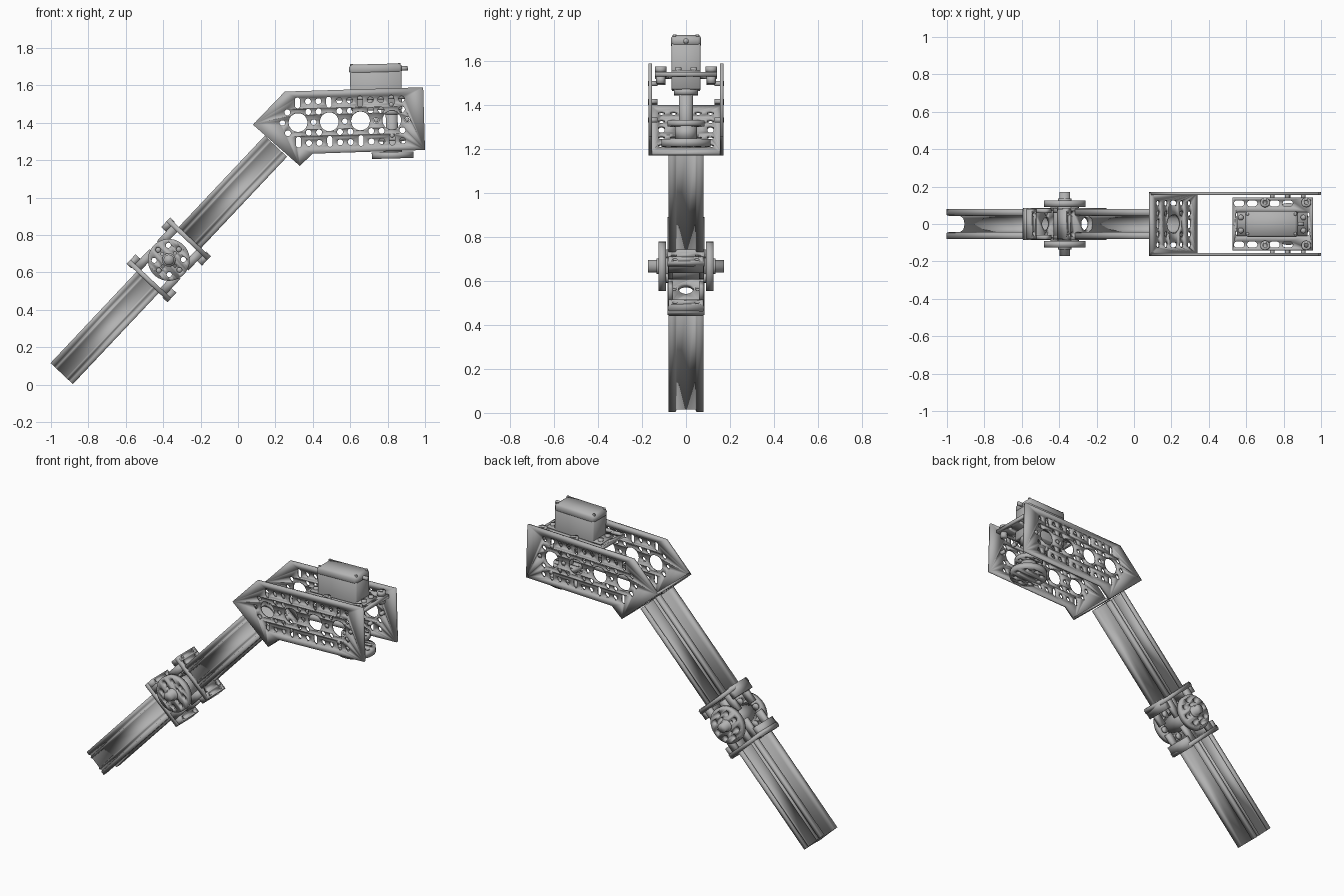
import bpy
from math import sin, cos, pi, radians
from mathutils import Matrix, Vector

old = bpy.data.objects.get("Cube")
if old:
    bpy.data.objects.remove(old)

metal = bpy.data.materials.new("brushed_grey_metal")
grey = (0.45, 0.45, 0.45, 1)
metal.diffuse_color = grey
metal.use_nodes = True
metal.node_tree.nodes["Principled BSDF"].inputs["Base Color"].default_value = grey
parts = []


def frame(origin, u, v):
    """Plane with axes u and v; shapes are extruded along u x v."""
    u, v = Vector(u), Vector(v)
    w = u.cross(v)
    return Matrix.Translation(origin) @ Matrix((u, v, w)).transposed().to_4x4()


def oval(x, y, r, stretch=0, along=0, n=16):
    """Circle, or a slot when stretched along axis 0 (u) or 1 (v)."""
    pts = []
    for i in range(n):
        a = 2 * pi * (i + 0.5) / n
        p = [x + r * cos(a), y + r * sin(a)]
        side = cos(a) if along == 0 else sin(a)
        p[along] += stretch if side > 0 else -stretch
        pts.append(p)
    return pts


def rect(x0, x1, y0, y1):
    return [(x0, y0), (x1, y0), (x1, y1), (x0, y1)]


def solid(name, base, outline, lo, hi, holes=(), bevel=0):
    """Extrude an outline with holes from lo to hi along the frame normal."""
    curve = bpy.data.curves.new(name, "CURVE")
    curve.dimensions, curve.fill_mode = "2D", "BOTH"
    curve.extrude = (hi - lo) / 2
    for loop in [outline, *holes]:
        spline = curve.splines.new("POLY")
        spline.points.add(len(loop) - 1)
        for pt, (x, y) in zip(spline.points, loop):
            pt.co = (x, y, 0, 1)
        spline.use_cyclic_u = True
    temp = bpy.data.objects.new(name + "_curve", curve)
    bpy.context.collection.objects.link(temp)
    bpy.context.view_layer.update()
    mesh = bpy.data.meshes.new_from_object(
        temp.evaluated_get(bpy.context.evaluated_depsgraph_get()))
    bpy.data.objects.remove(temp)
    mesh.materials.clear()
    mesh.materials.append(metal)
    ob = bpy.data.objects.new(name, mesh)
    bpy.context.collection.objects.link(ob)
    ob.matrix_world = base @ Matrix.Translation((0, 0, (lo + hi) / 2))
    weld = ob.modifiers.new("weld", "WELD")
    weld.merge_threshold = 0.0001
    if bevel:
        ob.modifiers.new("bevel", "BEVEL").width = bevel
    parts.append(ob)
    return ob


def ring(radius, count, r, x=0, y=0):
    return [oval(x + radius * cos(2 * pi * i / count), y + radius * sin(2 * pi * i / count), r, n=12)
            for i in range(count)]


# Working frames: arm line, joint axis and elbow channel
Y = Vector((0, 1, 0))
tilt, slope = radians(1.5), radians(46.7)
along = Vector((cos(slope), 0, sin(slope)))
normal = Vector((-sin(slope), 0, cos(slope)))
hub = Vector((-0.37, 0, 0.667))
arm = frame(hub, Y, normal)
joint = frame(hub, normal, along)
ch_x = Vector((cos(tilt), 0, sin(tilt)))
ch_z = Vector((-sin(tilt), 0, cos(tilt)))
mid = Vector((0.655, 0, 1.41))
channel = frame(mid, ch_x, ch_z)
deck = frame(mid, ch_x, Y)

# Slotted open rails
half = [(0, -.064), (.042, -.064), (.048, -.082), (.08, -.082), (.08, -.06), (.07, -.056),
        (.07, -.048), (.08, -.044), (.08, -.036), (.073, -.032), (.073, .032), (.08, .036),
        (.08, .044), (.07, .048), (.07, .056), (.08, .06), (.08, .082), (.048, .082),
        (.042, .06), (.042, -.02), (.03, -.042), (0, -.05)]
profile = half + [(-y, n) for y, n in reversed(half[1:-1])]
solid("lower_rail", arm, profile, -0.835, -0.15)
solid("upper_rail", arm, profile, 0.15, 0.835)

# Pivot joint: brackets, cheeks, hub discs and shaft
bracket_holes = [oval(0, 0, .035)] + [oval(y, n, .013, n=12) for y in (-.055, .055) for n in (-.1, 0, .1)]
for s, tag in ((-1, "lower"), (1, "upper")):
    lo, hi = sorted((s * .14, s * .165))
    solid(tag + "_bracket", arm, rect(-.085, .085, -.15, .15), lo, hi, bracket_holes)
    lo, hi = sorted((s * .1, s * .17))
    for e in (-1, 1):
        a, b = sorted((e * .115, e * .15))
        solid(tag + "_lug", arm, rect(-.08, .08, a, b), lo, hi, [oval(y, e * .1325, .01) for y in (-.05, .05)])
        n0, n1 = sorted((e * .07, e * .115))
        d0, d1 = sorted((s * .03, s * .15))
        for y in (-.07, .07):
            solid(tag + "_cheek", joint, rect(n0, n1, d0, d1), y - .012, y + .012)
for s in (-1, 1):
    def span(a, b):
        return sorted((s * a, s * b))
    solid("hub_disc", joint, oval(0, 0, .112, n=40), *span(.092, .125),
          ring(.078, 8, .014) + ring(.048, 4, .008))
    solid("hub_boss", joint, oval(0, 0, .036, n=24), *span(.12, .135))
    for loop in ring(.078, 4, .02):
        solid("hub_screw", joint, loop, *span(.08, .094))
solid("joint_core", joint, oval(0, 0, .06, n=32), -.092, .092)
solid("joint_shaft", joint, oval(0, 0, .028, n=24), -.172, .172)

# Perforation shared by the channel walls
grid = 0.0557
wall_holes = []
for k in range(-2, 2):
    cx = k * 3 * grid
    wall_holes.append(oval(cx, 0, .05, n=32))
    wall_holes += [oval(cx, z, .014, .015, 1) for z in (-.105, .105)]
    for dx in (-grid, grid):
        wall_holes += [oval(cx + dx, z * grid, .016, n=12) for z in (-2, -1, 1, 2)
                       if cx + dx > -.37 or abs(z) == 1]
    wall_holes.append(oval(cx + 1.5 * grid, 0, .015, n=12))
wall_holes.append(oval(-7.5 * grid, 0, .015, n=12))

# Elbow channel side walls
to_local = channel.inverted()
corners = [(.08, 1.39), (.25, 1.567), (.99, 1.59), (1, 1.255), (.4, 1.235), (.33, 1.17)]
wall = [(to_local @ Vector((x, 0, z)))[:2] for x, z in corners]
for y, tag in ((-.162, "front"), (.162, "back")):
    solid(tag + "_wall", channel, wall, y - .008, y + .008, wall_holes)

# Slanted end plate joining the walls
a, b = Vector((.08, 0, 1.39)), Vector((.33, 0, 1.17))
end = frame((a + b) / 2, Y, (a - b).normalized())
h = (a - b).length / 2
end_holes = [oval(0, 0, .05, n=32)]
end_holes += [oval(i * grid, j * grid, .015, n=12) for i in (-2, -1, 1, 2) for j in (-2, -1, 1, 2)]
end_holes += [oval(0, j * 2 * grid, .014, .012, 0) for j in (-1, 1)]
end_holes += [oval(j * 2 * grid, 0, .014, .012, 1) for j in (-1, 1)]
solid("end_plate", end, rect(-.165, .165, -h, h), 0, .015, end_holes)

# Servo deck with slots, screws and standoffs
slots = [oval(x, y, .016, .012, 0) for y in (-.11, .11) for x in (-.09, -.02, .1, .17)]
slots += [oval(x, y, .013, n=12) for x in (-.095, .275) for y in (-.05, .05)]
solid("servo_deck", deck, rect(-.125, .305, -.142, .142), .112, .132, slots)
for x in (.05, .27):
    for y in (-.115, .115):
        solid("deck_screw", deck, oval(x, y, .026, n=20), .13, .158, [oval(x, y, .012, n=6)])
        solid("deck_nut", deck, oval(x, y, .022, n=6), .08, .113)
for x in (-.08, .255):
    for y in (-.035, .035):
        solid("ear_screw", deck, oval(x, y, .015), .13, .155)

# Servo case, ears and cable
solid("servo_ears", deck, rect(-.1, .275, -.065, .065), .13, .142)
solid("servo_lower_case", deck, rect(-.05, .225, -.066, .066), .055, .27, bevel=.006)
solid("servo_cap", deck, rect(-.055, .23, -.069, .069), .25, .302, bevel=.014)
solid("servo_cable", frame(mid, Y, ch_z), oval(0, .275, .012), .22, .26)
for x in (-.04, .215):
    for y in (-.052, .052):
        solid("case_screw", deck, oval(x, y, .008, n=10), .295, .305)

# Output shaft with bearing flange and horn disc
ox = 3 * grid
solid("output_shaft", deck, oval(ox, 0, .032, n=24), -.2, .06)
solid("shaft_clamp", deck, oval(ox, 0, .055, n=28), .03, .06)
solid("bearing_flange", deck, oval(ox, 0, .085, n=32), -.112, -.085, ring(.065, 8, .01, ox))
solid("output_disc", deck, oval(ox, 0, .112, n=40), -.205, -.17, ring(.078, 8, .014, ox))
solid("output_boss", deck, oval(ox, 0, .05, n=28), -.172, -.11)
for y in (-1, 1):
    lo, hi = sorted((y * .13, y * .172))
    for loop in ring(.083, 4, .012, ox):
        solid("wall_screw", channel, loop, lo, hi)

# Smooth round surfaces, keep edges sharp
bpy.ops.object.select_all(action="DESELECT")
for ob in parts:
    ob.select_set(True)
bpy.context.view_layer.objects.active = parts[0]
bpy.ops.object.shade_smooth_by_angle(angle=radians(35))
